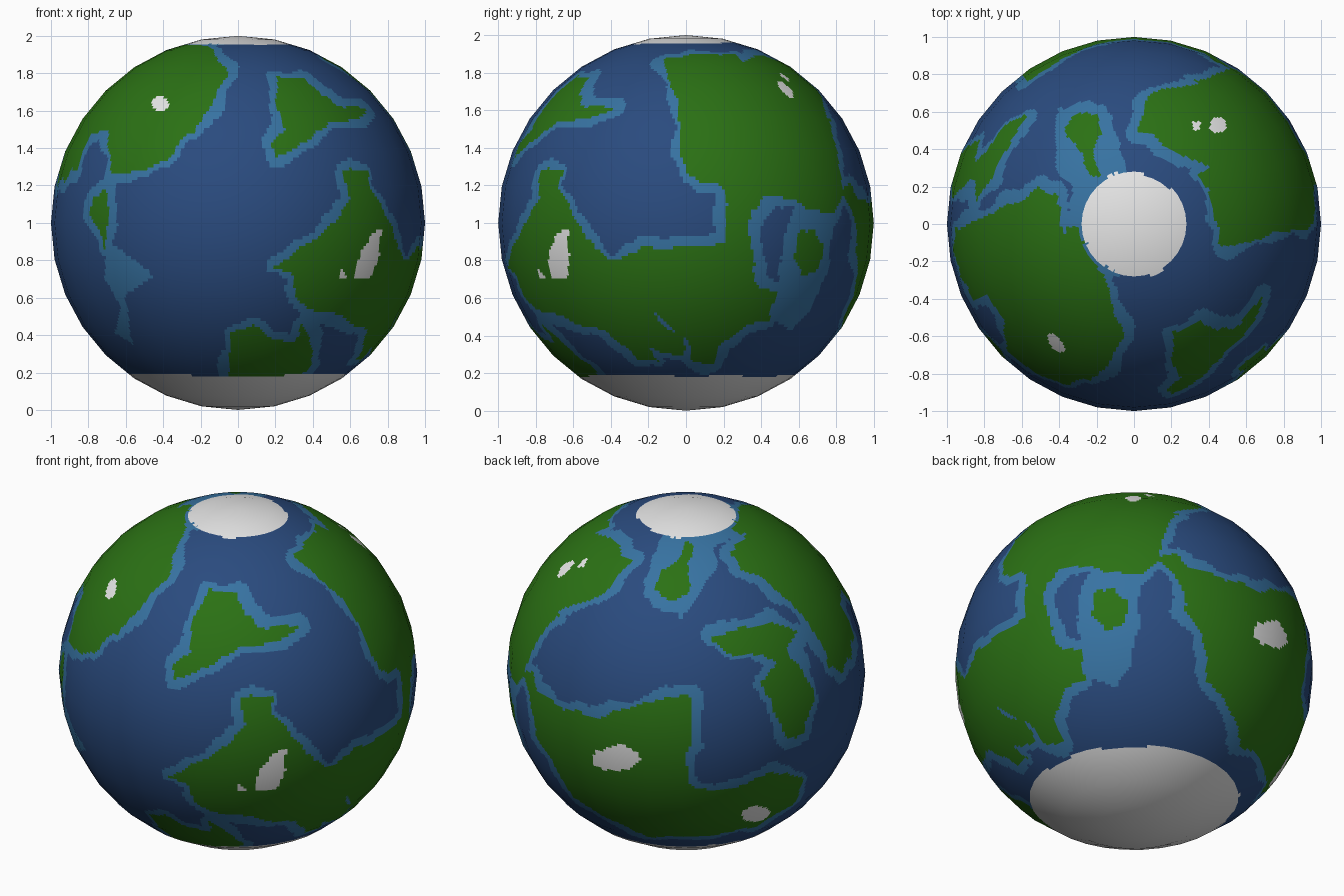
import bpy, bmesh, math
from mathutils import Vector, noise, kdtree

if "Cube" in bpy.data.objects:
    bpy.data.objects.remove(bpy.data.objects["Cube"])

def material(name, rgb):
    m = bpy.data.materials.new(name)
    m.diffuse_color = (*rgb, 1)
    m.use_nodes = True
    m.node_tree.nodes["Principled BSDF"].inputs["Base Color"].default_value = m.diffuse_color
    return m

DEEP, SHALLOW, LAND, ICE = range(4)
MATS = [material("deep_water", (0.023, 0.07, 0.21)),
        material("shallow_water", (0.038, 0.17, 0.36)),
        material("land", (0.024, 0.165, 0.007)),
        material("ice", (0.8, 0.8, 0.8))]

def view(azimuth, elevation):
    """Right, up and toward-viewer axes of a flat projection."""
    a, e = math.radians(azimuth), math.radians(elevation)
    s, c = math.sin(a), -math.cos(a)
    return (Vector((-c, s, 0)),
            Vector((-s * math.sin(e), -c * math.sin(e), math.cos(e))),
            Vector((s * math.cos(e), c * math.cos(e), math.sin(e))))

FRONT, RIGHT, TOP, BACK = view(0, 0), view(90, 0), view(0, 90), view(215, 25)

regions = {SHALLOW: [], LAND: [], ICE: []}

def region(kind, axes, pts):
    """Outline in hundredths of the radius, projected on to the globe."""
    pts = [(u / 100, v / 100) for u, v in pts]
    us, vs = zip(*pts)
    regions[kind].append((axes, pts, (min(us), max(us), min(vs), max(vs))))

def spot(kind, axes, u, v, ru, rv):
    region(kind, axes, [(u + ru * math.cos(k * math.pi / 6), v + rv * math.sin(k * math.pi / 6))
                        for k in range(12)])

# north-west continent: front, top and rear parts
region(LAND, FRONT, [(-15, 95), (-5, 80), (-20, 60), (-28, 50), (-38, 33), (-52, 28), (-68, 27),
                     (-70, 52), (-80, 55), (-84, 40), (-93, 23), (-97, 28), (-80, 62), (-60, 82), (-30, 96)])
region(LAND, TOP, [(-96, -3), (-85, 2), (-58, 15), (-42, 16), (-41, 0), (-48, -5), (-40, -22), (-24, -32),
                   (-12, -40), (-13, -54), (-8, -62), (-16, -78), (-25, -84), (-40, -83), (-56, -76),
                   (-70, -60), (-71, -50), (-82, -35), (-92, -30), (-97, -15)])
region(LAND, BACK, [(27, 71), (41, 81), (63, 72), (82, 50), (95, 18), (85, 15), (74, 29), (63, 45), (49, 51), (30, 56)])
# western strip and northern island
region(LAND, FRONT, [(-78, 15), (-72, 18), (-69, 5), (-71, -14), (-74, -5), (-80, 5)])
region(LAND, FRONT, [(21, 78), (36, 77), (45, 69), (57, 62), (68, 62), (65, 56), (49, 54), (40, 45),
                     (28, 39), (20, 35), (18, 42), (25, 50), (21, 61)])
# south-east continent: west part, main part, southern strip
region(LAND, FRONT, [(61, 29), (70, 29), (71, 18), (77, 10), (86, -10), (92, -30), (86, -48), (77, -67),
                     (70, -75), (71, -62), (62, -50), (49, -49), (37, -47), (30, -38), (30, -30),
                     (40, -20), (52, -11), (57, -4), (64, 10), (60, 18)])
region(LAND, RIGHT, [(35, -10), (37, -35), (48, -38), (45, -52), (32, -54), (18, -65), (15, -76), (2, -73),
                     (0, -62), (-19, -46), (-35, -38), (-51, -36), (-43, -46), (-25, -62), (-15, -74),
                     (-25, -73), (-46, -57), (-62, -52), (-78, -44), (-86, -33), (-95, -25), (-93, -14),
                     (-86, 0), (-79, 13), (-79, 29), (-73, 31), (-70, 24), (-66, 7), (-57, 0), (-51, -14),
                     (-43, -21), (-25, -14), (2, -13), (20, -10)])
region(LAND, RIGHT, [(-78, -53), (-65, -65), (-47, -80), (-60, -80)])
# southern land by the ice
region(LAND, FRONT, [(-3, -57), (9, -55), (17, -61), (33, -65), (35, -82), (-5, -82), (-4, -68)])
# north-east continent
region(LAND, RIGHT, [(-11, 88), (2, 90), (26, 90), (40, 77), (55, 72), (61, 69), (77, 55), (82, 34), (84, 13),
                     (80, 6), (66, 7), (56, 13), (42, 15), (35, 5), (35, -15), (21, -14), (21, 19), (7, 22),
                     (0, 26), (-3, 45), (-4, 66), (-10, 77)])
region(LAND, TOP, [(3, 50), (6, 66), (17, 74), (43, 76), (60, 72), (67, 66), (60, 45), (43, 30), (30, 34), (17, 42)])
# eastern island
region(LAND, RIGHT, [(61, -4), (69, -3), (75, -12), (71, -25), (63, -29), (58, -17)])
# rear southern continent
region(LAND, BACK, [(-91, 0), (-86, 0), (-84, -12), (-69, -21), (-47, -26), (-25, -18), (1, -13), (5, -26),
                    (0, -51), (3, -65), (21, -68), (48, -57), (66, -60), (62, -73), (40, -87), (8, -93),
                    (-20, -93), (-42, -84), (-64, -70), (-84, -35)])
# rear curved island and polar island
region(LAND, BACK, [(14, 18), (30, 24), (49, 27), (63, 22), (57, 12), (67, -4), (73, -15), (65, -35),
                    (57, -38), (49, -21), (43, -7), (52, 4), (43, 9), (27, 9)])
region(LAND, TOP, [(-37, 52), (-32, 60), (-21, 58), (-17, 50), (-22, 40), (-18, 26), (-24, 26), (-27, 38), (-36, 46)])
# shoals
region(SHALLOW, FRONT, [(-70, -12), (-55, -20), (-45, -28), (-60, -38), (-56, -66), (-66, -60), (-62, -45), (-72, -30)])
region(SHALLOW, TOP, [(-42, 32), (-40, 63), (-12, 60), (-8, 40), (-3, 28), (-5, -28), (-15, -30), (-35, -20), (-35, 20)])
region(SHALLOW, RIGHT, [(50, -15), (60, 12), (80, 10), (76, -25), (68, -45), (55, -58), (48, -50)])
# snowy peaks
region(ICE, FRONT, [(72, -5), (77, -5), (77, -17), (70, -30), (62, -29), (66, -15)])
spot(ICE, FRONT, -41, 64, 5, 4)
spot(ICE, TOP, 45, 53, 5, 4)
spot(ICE, TOP, 34, 53, 2, 2)
spot(ICE, BACK, -39, -49, 13, 7)
spot(ICE, BACK, 39, -80, 8, 4)
spot(ICE, FRONT, 57, -28, 2, 2)

def inside(kind, p):
    for (right, up, out), pts, (u0, u1, v0, v1) in regions[kind]:
        u, v = p.dot(right), p.dot(up)
        if p.dot(out) < 0.02 or not (u0 < u < u1 and v0 < v < v1):
            continue
        hit = False
        ax, ay = pts[-1]
        for bx, by in pts:
            if (ay > v) != (by > v) and u < ax + (v - ay) * (bx - ax) / (by - ay):
                hit = not hit
            ax, ay = bx, by
        if hit:
            return True
    return False

# globe: 32 x 16 sphere, each flat panel cut finely so coasts can be coloured
bm = bmesh.new()
bmesh.ops.create_uvsphere(bm, u_segments=32, v_segments=16, radius=1)
bmesh.ops.subdivide_edges(bm, edges=bm.edges[:], cuts=10, use_grid_fill=True)

land_tree = kdtree.KDTree(len(bm.faces))
water = []
for i, f in enumerate(bm.faces):
    f.smooth = True
    p = f.calc_center_median().normalized()
    q = (p + noise.noise_vector(p * 7) * 0.022 + noise.noise_vector(p * 18) * 0.01).normalized()
    wobble = 0.012 * noise.noise(p * 4)
    if p.z > 0.96 + wobble * 0.5 or p.z < -0.815 + wobble:
        f.material_index = ICE
    elif inside(LAND, q):
        f.material_index = ICE if inside(ICE, q) else LAND
        land_tree.insert(p, i)
    else:
        water.append((f, p, q))
land_tree.balance()

# shallow water along every coast
for f, p, q in water:
    width = 0.06 + 0.05 * noise.noise(p * 5)
    near = land_tree.find(p)[2] < width
    f.material_index = SHALLOW if near or inside(SHALLOW, q) else DEEP

mesh = bpy.data.meshes.new("globe")
bm.to_mesh(mesh)
bm.free()
for m in MATS:
    mesh.materials.append(m)
# smooth round shading across the flat panels
mesh.normals_split_custom_set_from_vertices([v.co.normalized() for v in mesh.vertices])
globe = bpy.data.objects.new("globe", mesh)
globe.location.z = 1
bpy.context.collection.objects.link(globe)
